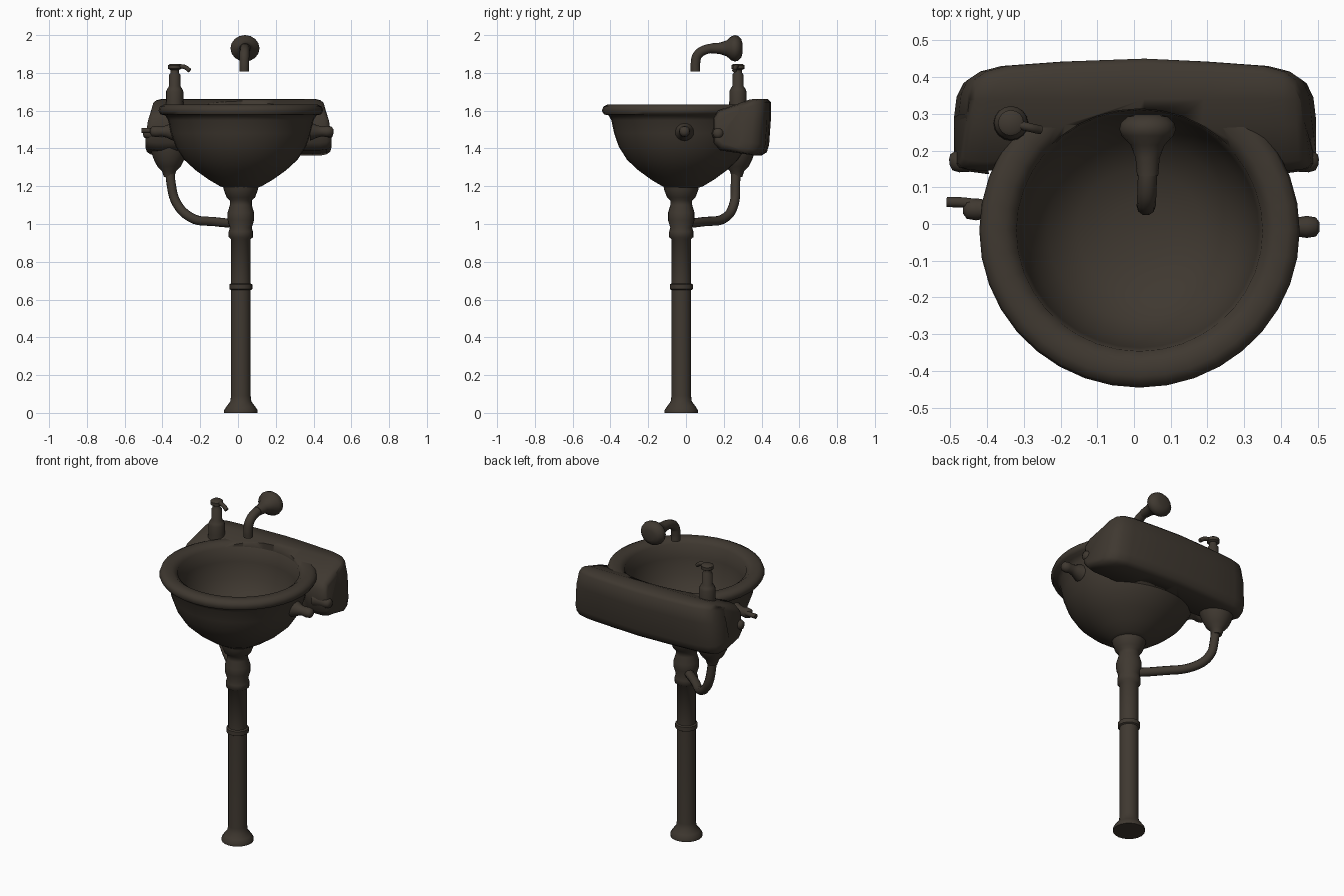
import bpy, bmesh, math
from mathutils import Vector

cube = bpy.data.objects.get("Cube")
if cube:
    bpy.data.objects.remove(cube, do_unlink=True)

bronze = bpy.data.materials.new("dark_bronze")
bronze.use_nodes = True
COLOR = (0.05, 0.04, 0.03, 1)
bronze.diffuse_color = COLOR
bronze.node_tree.nodes["Principled BSDF"].inputs["Base Color"].default_value = COLOR


def select(ob):
    bpy.ops.object.select_all(action='DESELECT')
    ob.select_set(True)
    bpy.context.view_layer.objects.active = ob


def finish(name, bm, angle=50):
    bmesh.ops.recalc_face_normals(bm, faces=bm.faces)
    mesh = bpy.data.meshes.new(name)
    bm.to_mesh(mesh)
    bm.free()
    ob = bpy.data.objects.new(name, mesh)
    bpy.context.collection.objects.link(ob)
    mesh.materials.append(bronze)
    select(ob)
    bpy.ops.object.shade_smooth_by_angle(angle=math.radians(angle))
    return ob


def loft(bm, rings):
    """Skin closed rings of equal length and cap both ends."""
    loops = [[bm.verts.new(p) for p in ring] for ring in rings]
    n = len(loops[0])
    for a, b in zip(loops, loops[1:]):
        for i in range(n):
            j = (i + 1) % n
            bm.faces.new((a[i], a[j], b[j], b[i]))
    bm.faces.new(loops[0])
    bm.faces.new(loops[-1])


def lathe(name, origin, profile, axis=(0, 0, 1), sides=16, stretch=(1, 1), angle=50):
    """Turn (radius, height) pairs about an axis through origin."""
    turn = Vector(axis).to_track_quat('Z', 'Y')
    rings = []
    for r, h in profile:
        ring = []
        for i in range(sides):
            a = math.tau * i / sides
            p = Vector((r * math.cos(a) * stretch[0], r * math.sin(a) * stretch[1], h))
            ring.append(Vector(origin) + turn @ p)
        rings.append(ring)
    bm = bmesh.new()
    loft(bm, rings)
    return finish(name, bm, angle)


def tube(name, points, radius):
    curve = bpy.data.curves.new(name, 'CURVE')
    curve.dimensions = '3D'
    curve.bevel_depth = radius
    curve.bevel_resolution = 3
    curve.resolution_u = 6
    curve.use_fill_caps = True
    spline = curve.splines.new('BEZIER')
    spline.bezier_points.add(len(points) - 1)
    for bp, p in zip(spline.bezier_points, points):
        bp.co = p
        bp.handle_left_type = bp.handle_right_type = 'AUTO'
    curve.materials.append(bronze)
    ob = bpy.data.objects.new(name, curve)
    bpy.context.collection.objects.link(ob)
    select(ob)
    bpy.ops.object.convert(target='MESH')
    ob = bpy.context.object
    bpy.ops.object.shade_smooth_by_angle(angle=math.radians(50))
    return ob


# Stand pipe with foot flange, collar and joint
lathe("stand_pipe", (0.015, -0.025, 0), [
    (0.088, 0), (0.088, 0.015), (0.075, 0.035), (0.056, 0.06), (0.052, 0.09),
    (0.052, 0.65), (0.061, 0.655), (0.061, 0.68), (0.052, 0.685), (0.052, 0.92),
    (0.064, 0.93), (0.064, 0.96), (0.058, 0.98), (0.07, 1.02), (0.07, 1.06),
    (0.058, 1.1), (0.058, 1.125), (0.075, 1.14), (0.09, 1.18), (0.1, 1.23)], sides=20)

# Basin bowl: outside, rolled rim, then inside
BOWL = (0.015, -0.018, 0)
inside = [(0.335, 1.61), (0.325, 1.53), (0.30, 1.44), (0.25, 1.36), (0.17, 1.305),
          (0.08, 1.285), (0.02, 1.28)]
lathe("basin_bowl", BOWL, [
    (0.08, 1.19), (0.11, 1.20), (0.17, 1.235), (0.24, 1.285), (0.30, 1.34),
    (0.345, 1.41), (0.37, 1.48), (0.385, 1.55), (0.40, 1.575), (0.425, 1.58),
    (0.436, 1.60), (0.428, 1.622), (0.405, 1.633), (0.365, 1.632)] + inside,
    sides=36, stretch=(1, 0.98))

# Back block: one section swept across, rounded at both ends
stations = [(-0.49, 0.30, 0.7), (-0.483, 0.36, 0.86), (-0.465, 0.395, 0.95),
            (-0.43, 0.415, 1), (-0.37, 0.43, 1), (-0.2, 0.442, 1), (0.03, 0.45, 1)]
stations += [(0.005 - x, y, s) for x, y, s in reversed(stations[:-1])]
rings = []
for x, back, s in stations:
    section = [(0.18, 1.39), (0.145, 1.43), (0.145, 1.56), (0.17, 1.60), (0.27, 1.635),
               (0.34, 1.66), (back - 0.02, 1.663), (back, 1.645), (back, 1.56),
               (back - 0.01, 1.42), (back - 0.022, 1.38), (back - 0.05, 1.362)]
    ring = []
    for y, z in section:
        y = min(y, back)
        taper = 1 - 0.07 * max(0, (z - 1.5) / 0.16)
        ring.append((x * taper, 0.28 + (y - 0.28) * (0.5 + s / 2), 1.51 + (z - 1.51) * s))
    rings.append(ring)
bm = bmesh.new()
loft(bm, rings)
block = finish("back_block", bm)

# Clear the bowl opening out of the block
cutter = lathe("bowl_cutter", BOWL, [(0.337, 1.75)] + [(r + 0.004, z - 0.004) for r, z in inside],
               sides=36, stretch=(1, 0.98))
cutter.hide_render = True
cut = block.modifiers.new("opening", 'BOOLEAN')
cut.operation = 'DIFFERENCE'
cut.solver = 'EXACT'
cut.object = cutter
select(block)
bpy.ops.object.modifier_apply(modifier=cut.name)
bpy.data.objects.remove(cutter, do_unlink=True)

# Overflow funnel and its curved drain pipe
lathe("overflow_funnel", (-0.365, 0.27, 0), [
    (0.028, 1.25), (0.038, 1.28), (0.062, 1.305), (0.08, 1.34), (0.105, 1.41), (0.1, 1.45)])
tube("overflow_pipe", [(-0.36, 0.265, 1.32), (-0.355, 0.262, 1.22), (-0.325, 0.255, 1.11),
                       (-0.25, 0.21, 1.035), (-0.12, 0.09, 1.012), (0.015, -0.025, 1.0)], 0.025)

# Side knobs on the bowl and small lugs on the block corners
knob = [(0.05, 0), (0.032, 0.04), (0.026, 0.065), (0.03, 0.09), (0.026, 0.115), (0.012, 0.125)]
lathe("left_knob", (0.38, -0.008, 1.49), knob, axis=(1, 0, 0))
lathe("right_knob", (-0.34, 0.04, 1.49), knob, axis=(-1, 0, 0))
tube("right_lever", [(-0.41, 0.05, 1.495), (-0.46, 0.058, 1.495), (-0.51, 0.06, 1.495)], 0.014)
for side, name in ((1, "left_lug"), (-1, "right_lug")):
    lathe(name, (side * 0.40, 0.18, 1.48), [
        (0.045, 0), (0.032, 0.05), (0.03, 0.08), (0.022, 0.098), (0.008, 0.103)],
        axis=(side, -0.12, 0))

# Soap dispenser
lathe("soap_bottle", (-0.335, 0.275, 0), [
    (0.05, 1.60), (0.046, 1.65), (0.046, 1.70), (0.04, 1.715), (0.03, 1.73), (0.03, 1.79),
    (0.022, 1.80), (0.022, 1.815), (0.035, 1.822), (0.035, 1.84), (0.025, 1.847)])
tube("soap_nozzle", [(-0.335, 0.275, 1.832), (-0.285, 0.263, 1.832), (-0.255, 0.256, 1.812)], 0.012)

# Wall tap: flared flange and bent spout
lathe("tap_flange", (0.037, 0, 1.93), [
    (0.026, 0.13), (0.03, 0.18), (0.042, 0.215), (0.064, 0.24), (0.07, 0.258),
    (0.066, 0.275), (0.05, 0.292), (0.03, 0.298)], axis=(0, 1, 0), stretch=(1.1, 1))
tube("tap_spout", [(0.037, 0.2, 1.93), (0.036, 0.11, 1.925), (0.034, 0.062, 1.895),
                   (0.033, 0.05, 1.85), (0.033, 0.05, 1.807)], 0.026)
